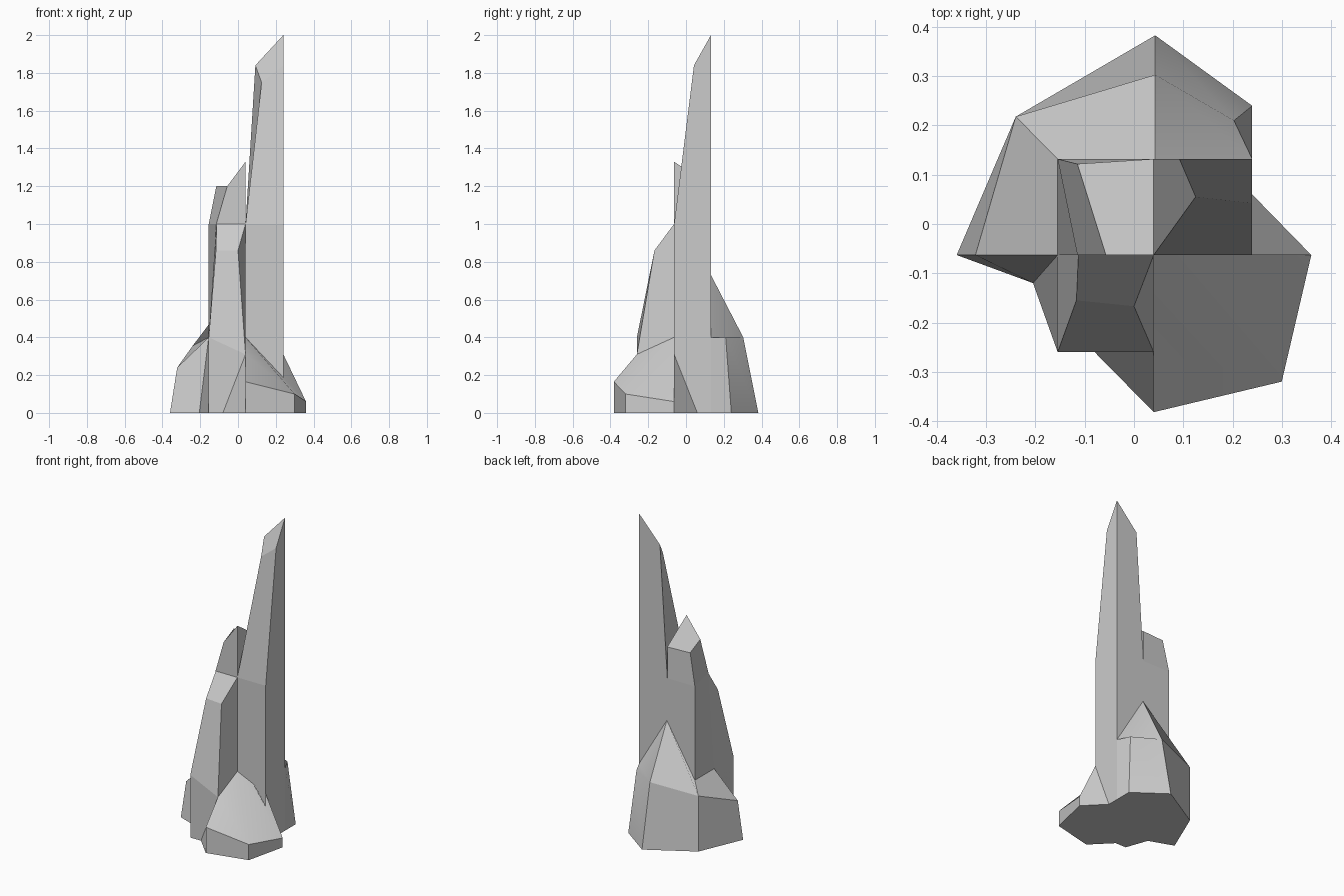
import bpy, bmesh, math

if "Cube" in bpy.data.objects:
    bpy.data.objects.remove(bpy.data.objects["Cube"])

W, C, E = -0.155, 0.04, 0.24      # column grid lines along x
S, M, N = -0.26, -0.063, 0.132    # column grid lines along y


def finish(name, bm):
    bmesh.ops.remove_doubles(bm, verts=bm.verts, dist=0.0005)
    bmesh.ops.recalc_face_normals(bm, faces=bm.faces)
    me = bpy.data.meshes.new(name)
    bm.to_mesh(me)
    bm.free()
    ob = bpy.data.objects.new(name, me)
    bpy.context.collection.objects.link(ob)
    return ob


def loft(name, rings, closed=True):
    bm = bmesh.new()
    rows = [[bm.verts.new(p) for p in r] for r in rings]
    n = len(rows[0])
    for a, b in zip(rows, rows[1:]):
        for i in range(n if closed else n - 1):
            j = (i + 1) % n
            q = (a[i], a[j], b[j], b[i])
            quad = []
            for v in q:   # skip corners that share a position
                if all((v.co - w.co).length > 0.0005 for w in quad):
                    quad.append(v)
            if len(quad) > 2:
                bm.faces.new(quad)
    if closed:
        bm.faces.new(rows[-1])
    return finish(name, bm)


def square(x0, x1, y0, y1, z):
    return [(x0, y0, z), (x1, y0, z), (x1, y1, z), (x0, y1, z)]


# Three crystal columns, corners in order SW, SE, NE, NW
loft("tall_spire", [
    square(C, E, M, N, 0), square(C, E, M, N, 1.0),
    [(0.125, 0.055, 1.75), (E, 0.042, 1.84), (E, N, 2.0), (0.092, N, 1.84)]])

loft("middle_spire", [
    square(W, C, M, N, 0), square(W, C, M, N, 0.4),
    [(-0.115, M, 1.0), (C, M, 1.0), (C, N, 1.0), (W, N, 1.0)],
    [(-0.057, M, 1.2), (C, M, 1.33), (C, N, 1.2), (-0.115, 0.122, 1.2)]])

loft("front_spire", [
    square(W, C, S, M, 0),
    [(W, S, 0.4), (C, S, 0.31), (C, M, 0.4), (W, M, 0.4)],
    [(-0.117, -0.155, 0.86), (0, -0.167, 0.86), (C, M, 1.0), (-0.113, M, 1.0)]])

# Rock aprons: ground line, rim, and line where they meet the columns
back_ground = [(W, S, 0), (-0.205, -0.12, 0), (-0.36, M, 0), (-0.24, 0.218, 0),
               (0.043, 0.383, 0), (E, 0.24, 0), (E, N, 0)]
back_rim = [(W, S, 0.4), (W, M, 0.4), (-0.322, M, 0.24), (-0.24, 0.218, 0.355),
            (0.043, 0.303, 0.4), (0.203, 0.21, 0.4), (E, N, 0.4)]
back_top = [(W, S, 0.4), (W, M, 0.4), (W, M, 0.4), (W, N, 0.4),
            (0.043, N, 0.73), (E, N, 0.4), (E, N, 0.4)]
back = loft("back_rock", [back_ground, back_rim, back_top], closed=False)

front_ground = [(E, 0.06, 0), (0.36, M, 0), (0.3, -0.32, 0), (C, -0.382, 0), (-0.08, S, 0)]
front_rim = [(E, M, 0.31), (0.36, M, 0.06), (0.3, -0.32, 0.1), (C, -0.382, 0.165), (C, S, 0.31)]
front_top = [(E, M, 0.31), (E, M, 0.31), (C, M, 0.4), (C, S, 0.31), (C, S, 0.31)]
front = loft("front_rock", [front_ground, front_rim, front_top], closed=False)

# Flat underside
bm = bmesh.new()
outline = back_ground[:6] + front_ground
bm.faces.new([bm.verts.new(p) for p in outline])
base = finish("underside", bm)
for f in base.data.polygons:
    if f.normal.z > 0:
        f.flip()

# Softly shaded slopes on the rocks, crisp edges elsewhere
for ob in (back, front):
    bm = bmesh.new()
    bm.from_mesh(ob.data)
    bm.faces.ensure_lookup_table()
    if sum(f.normal.dot(f.calc_center_median()) for f in bm.faces) < 0:
        bmesh.ops.reverse_faces(bm, faces=bm.faces)
    bm.to_mesh(ob.data)
    bm.free()
    bpy.ops.object.select_all(action='DESELECT')
    ob.select_set(True)
    bpy.context.view_layer.objects.active = ob
    bpy.ops.object.shade_smooth_by_angle(angle=math.radians(30))
